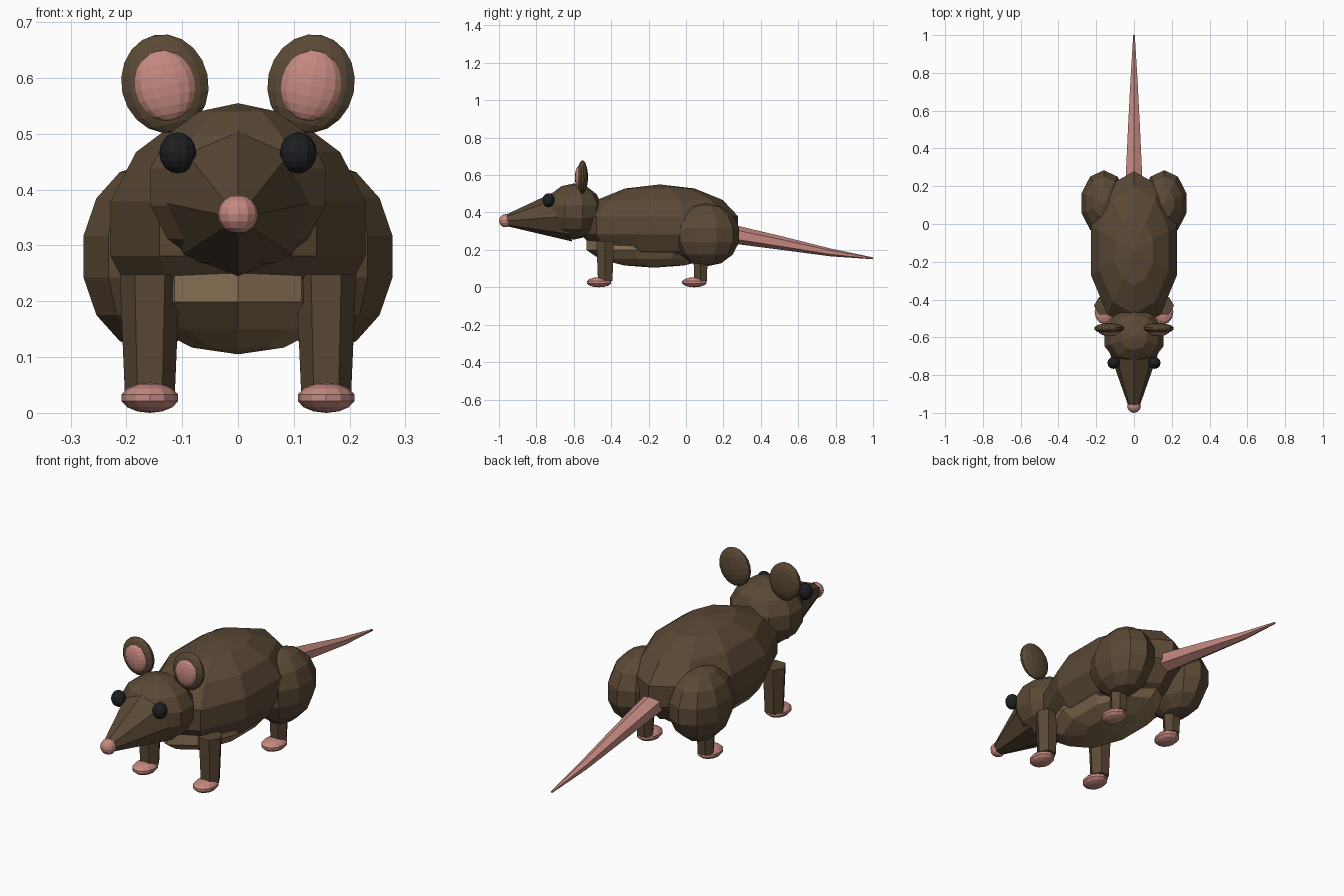
import bpy, bmesh, math
from mathutils import Matrix, Vector

if "Cube" in bpy.data.objects:
    bpy.data.objects.remove(bpy.data.objects["Cube"])


def material(name, color):
    m = bpy.data.materials.new(name)
    m.diffuse_color = (*color, 1)
    m.use_nodes = True
    m.node_tree.nodes["Principled BSDF"].inputs["Base Color"].default_value = m.diffuse_color
    return m


FUR = material("brown_fur", (0.102, 0.066, 0.036))
BELLY = material("tan_belly", (0.258, 0.171, 0.090))
PINK = material("pink_skin", (0.56, 0.25, 0.215))
BLACK = material("black_eye", (0.012, 0.013, 0.014))


def finish(name, bm, mat):
    bmesh.ops.recalc_face_normals(bm, faces=bm.faces)
    me = bpy.data.meshes.new(name)
    bm.to_mesh(me)
    bm.free()
    me.materials.append(mat)
    ob = bpy.data.objects.new(name, me)
    bpy.context.collection.objects.link(ob)
    return ob


def ellipsoid(name, center, radii, mat, segs=10, rings=7, tilt=0):
    """Faceted ellipsoid with upright poles, tilted sideways about y."""
    bm = bmesh.new()
    bmesh.ops.create_uvsphere(bm, u_segments=segs, v_segments=rings, radius=1)
    bm.transform(Matrix.Translation(center)
                 @ Matrix.Rotation(math.radians(tilt), 4, 'Y')
                 @ Matrix.Diagonal((*radii, 1)))
    return finish(name, bm, mat)


def loft(name, stations, u, v, sides, mat, start=0.0):
    """Tapered tube; each station is (center, radius), u and v span the rings."""
    bm = bmesh.new()
    u, v = Vector(u), Vector(v)
    loops = []
    for c, r in stations:
        ring = []
        for i in range(sides):
            a = start + 2 * math.pi * i / sides
            ring.append(bm.verts.new(Vector(c) + r * (math.cos(a) * u + math.sin(a) * v)))
        loops.append(ring)
    for a, b in zip(loops, loops[1:]):
        for i in range(sides):
            j = (i + 1) % sides
            bm.faces.new((a[i], a[j], b[j], b[i]))
    bm.faces.new(loops[0])
    bm.faces.new(loops[-1])
    return finish(name, bm, mat)


# Torso and pale underside
ellipsoid("body", (0, -0.14, 0.33), (0.246, 0.43, 0.22), FUR)
ellipsoid("belly", (0, -0.17, 0.225), (0.198, 0.37, 0.12), BELLY)

# Head, snout with a slanted base, and nose
ellipsoid("head", (0, -0.60, 0.405), (0.169, 0.155, 0.15), FUR)
loft("snout", [((0, -0.655, 0.378), 0.133), ((0, -0.96, 0.355), 0.03)],
     (0, -0.35, 1), (1.04, 0, 0), 8, FUR)
ellipsoid("nose", (0, -0.965, 0.356), (0.036, 0.035, 0.035), PINK, 12, 8)

# Tail, six sided and tapering to a point
loft("tail", [((0, 0.22, 0.29), 0.052), ((0, 0.52, 0.235), 0.036),
              ((0, 0.77, 0.187), 0.021), ((0, 1.0, 0.155), 0.005)],
     (0, 0, 1), (1, 0, 0), 6, PINK)

for side, s in (("left", 1), ("right", -1)):
    # Eyes and ears
    ellipsoid(side + "_eye", (s * 0.108, -0.735, 0.466), (0.033, 0.032, 0.037),
              BLACK, 12, 8)
    ellipsoid(side + "_ear", (s * 0.131, -0.553, 0.590), (0.080, 0.029, 0.089),
              FUR, 14, 10, s * 12)
    ellipsoid(side + "_inner_ear", (s * 0.131, -0.570, 0.587), (0.055, 0.024, 0.064),
              PINK, 14, 10, s * 12)
    # Haunch
    ellipsoid(side + "_thigh", (s * 0.160, 0.11, 0.28), (0.126, 0.179, 0.168), FUR)
    # Legs and feet
    for end, leg_y, foot_y, top, r in (("front", -0.432, -0.465, 0.248, 0.054),
                                       ("hind", 0.078, 0.045, 0.20, 0.046)):
        x = s * 0.158
        loft(f"{side}_{end}_leg", [((x, leg_y, 0.035), r * 0.83), ((x, leg_y, top), r)],
             (1, 0, 0), (0, 1, 0), 6, FUR)
        ellipsoid(f"{side}_{end}_foot", (x, foot_y, 0.027), (0.052, 0.067, 0.027),
                  PINK, 12, 7)
